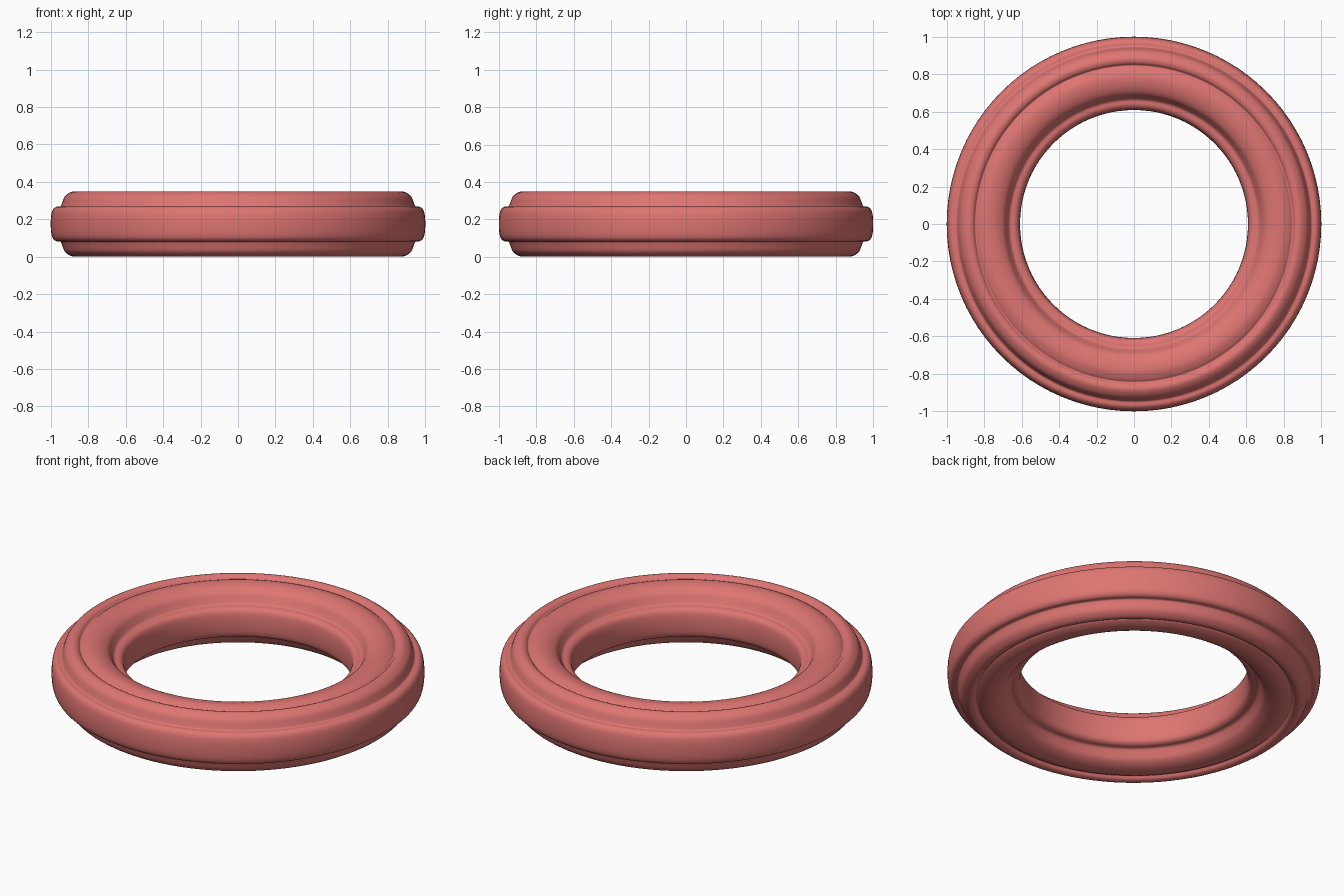
import bpy, bmesh
from math import tau
from mathutils import Vector

cube = bpy.data.objects.get("Cube")
if cube:
    bpy.data.objects.remove(cube, do_unlink=True)

MID = 0.175       # height of the ring's mid plane
SEGMENTS = 96
SAMPLES = 4

coral = bpy.data.materials.new("coral_red")
coral.use_nodes = True
colour = (0.73, 0.18, 0.17, 1)
coral.diffuse_color = colour
coral.node_tree.nodes["Principled BSDF"].inputs["Base Color"].default_value = colour

# Upper half of the cross-section, from outer band to inner band: radius, height above mid plane
upper = [(1.0, 0.03), (0.992, 0.072), (0.974, 0.091), (0.95, 0.094),
         (0.941, 0.11), (0.925, 0.148), (0.89, 0.172), (0.862, 0.168),
         (0.847, 0.153), (0.83, 0.163), (0.79, 0.175), (0.74, 0.168),
         (0.70, 0.146), (0.68, 0.115), (0.664, 0.092), (0.637, 0.087),
         (0.618, 0.07), (0.61, 0.03)]
control = [Vector((r, 0, MID + h)) for r, h in upper]
control += [Vector((r, 0, MID - h)) for r, h in reversed(upper)]


def smooth_loop(points, samples):
    """Closed Catmull-Rom curve through the points."""
    out = []
    n = len(points)
    for i in range(n):
        a, b, c, d = (points[(i + k) % n] for k in (-1, 0, 1, 2))
        for s in range(samples):
            t = s / samples
            out.append(0.5 * (2 * b + (c - a) * t + (2 * a - 5 * b + 4 * c - d) * t**2
                              + (3 * b - a - 3 * c + d) * t**3))
    return out


# Revolve the cross-section into the ring
bm = bmesh.new()
verts = [bm.verts.new(p) for p in smooth_loop(control, SAMPLES)]
edges = [bm.edges.new((v, verts[i - 1])) for i, v in enumerate(verts)]
bmesh.ops.spin(bm, geom=verts + edges, cent=(0, 0, 0), axis=(0, 0, 1),
               angle=tau, steps=SEGMENTS, use_merge=True)
bmesh.ops.remove_doubles(bm, verts=bm.verts, dist=0.0001)
bmesh.ops.recalc_face_normals(bm, faces=bm.faces)
for face in bm.faces:
    face.smooth = True
mesh = bpy.data.meshes.new("ridged_ring")
bm.to_mesh(mesh)
bm.free()
mesh.materials.append(coral)
ring = bpy.data.objects.new("ridged_ring", mesh)
bpy.context.collection.objects.link(ring)
